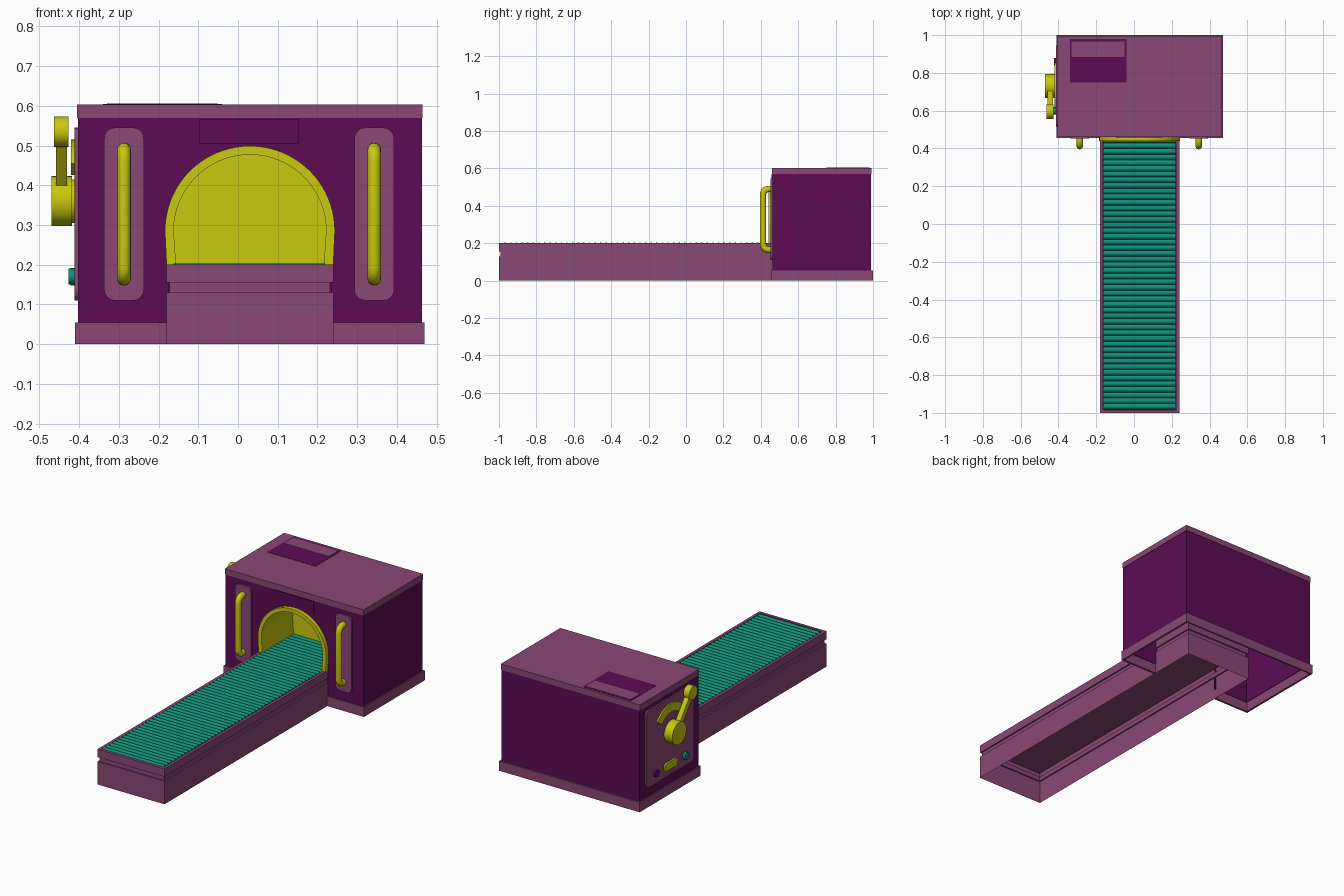
import bpy, bmesh, math
from mathutils import Vector, Matrix

if "Cube" in bpy.data.objects:
    bpy.data.objects.remove(bpy.data.objects["Cube"])


def material(name, rgb):
    lin = [((c / 255 + 0.055) / 1.055) ** 2.4 if c > 10 else c / 255 / 12.92 for c in rgb]
    m = bpy.data.materials.new(name)
    m.diffuse_color = (*lin, 1)
    m.use_nodes = True
    m.node_tree.nodes["Principled BSDF"].inputs["Base Color"].default_value = m.diffuse_color
    return m


MAUVE = material("mauve", (138, 72, 117))
PURPLE = material("deep purple", (92, 12, 83))
YELLOW = material("yellow", (200, 200, 14))
TEAL = material("teal", (16, 144, 120))
CX = 0.03  # centre line of the machine


def finish(name, bm, mat, smooth=False, fix=True):
    if fix:
        bmesh.ops.recalc_face_normals(bm, faces=bm.faces)
    me = bpy.data.meshes.new(name)
    bm.to_mesh(me)
    bm.free()
    ob = bpy.data.objects.new(name, me)
    bpy.context.collection.objects.link(ob)
    me.materials.append(mat)
    if smooth:
        bpy.ops.object.select_all(action='DESELECT')
        ob.select_set(True)
        bpy.context.view_layer.objects.active = ob
        bpy.ops.object.shade_smooth_by_angle(angle=math.radians(40))
    return ob


def loft(bm, rings, closed=True, cap_end=False, cap_start=False):
    vs = [[bm.verts.new(p) for p in r] for r in rings]
    n = len(vs[0])
    for a, b in zip(vs, vs[1:]):
        for i in range(n if closed else n - 1):
            j = (i + 1) % n
            bm.faces.new((a[i], a[j], b[j], b[i]))
    if cap_end:
        bm.faces.new(vs[-1])
    if cap_start:
        bm.faces.new(vs[0][::-1])


def boxes(name, mat, *bounds):
    bm = bmesh.new()
    for x0, x1, y0, y1, z0, z1 in bounds:
        loft(bm, [[(x0, y0, z), (x1, y0, z), (x1, y1, z), (x0, y1, z)] for z in (z0, z1)],
             cap_end=True, cap_start=True)
    return finish(name, bm, mat)


def prism(name, mat, pts, axis, d0, d1, smooth=False):
    """Extrude a 2D outline: axis 'y' takes (x, z), axis 'x' takes (y, z)."""
    place = (lambda p, d: (p[0], d, p[1])) if axis == 'y' else (lambda p, d: (d, p[0], p[1]))
    bm = bmesh.new()
    loft(bm, [[place(p, d) for p in pts] for d in (d0, d1)], cap_end=True, cap_start=True)
    return finish(name, bm, mat, smooth)


def rounded(a0, a1, b0, b1, r):
    pts = []
    for k, (a, b) in enumerate(((a1 - r, b1 - r), (a0 + r, b1 - r), (a0 + r, b0 + r), (a1 - r, b0 + r))):
        for i in range(6):
            t = math.pi / 2 * (k + i / 5)
            pts.append((a + r * math.cos(t), b + r * math.sin(t)))
    return pts


def disc(cy, cz, r, n=32):
    return [(cy + r * math.cos(2 * math.pi * i / n), cz + r * math.sin(2 * math.pi * i / n)) for i in range(n)]


def arch(r, foot, z0=0.2, n=40):
    """Open arch outline in (x, z), from the right foot to the left foot."""
    top = [(CX + r * math.cos(math.pi * i / n), 0.285 + r * math.sin(math.pi * i / n)) for i in range(n + 1)]
    return [(CX + foot, z0)] + top + [(CX - foot, z0)]


# Hollow plinth, left open where the conveyor passes
boxes("base_frame", MAUVE,
      (-0.41, -0.18, 0.455, 0.467, 0, 0.055), (0.24, 0.47, 0.455, 0.467, 0, 0.055),
      (-0.41, 0.47, 0.99, 1.0, 0, 0.055),
      (-0.41, -0.398, 0.467, 0.99, 0, 0.055), (0.458, 0.47, 0.467, 0.99, 0, 0.055))

# Housing walls with an arched doorway in front
notch = arch(0.207, 0.203, 0.055)
prism("front_wall", PURPLE, [(0.463, 0.055), (0.463, 0.57), (-0.403, 0.57), (-0.403, 0.055)] + notch[::-1],
      'y', 0.462, 0.47)
boxes("housing_walls", PURPLE, (-0.403, 0.463, 0.982, 0.99, 0.055, 0.57),
      (-0.403, -0.395, 0.47, 0.982, 0.055, 0.57), (0.455, 0.463, 0.47, 0.982, 0.055, 0.57))
boxes("roof", MAUVE, (-0.405, 0.465, 0.46, 0.992, 0.57, 0.603))

# Roof hatch and sign plate
boxes("hatch_frame", PURPLE, (-0.34, -0.04, 0.75, 0.98, 0.602, 0.6045))
boxes("hatch_lid", MAUVE, (-0.33, -0.05, 0.885, 0.967, 0.603, 0.6055))
boxes("sign_plate", PURPLE, (-0.097, 0.152, 0.458, 0.463, 0.505, 0.567))

# Raised arch rim and tunnel lining
outer, inner = arch(0.214, 0.21), arch(0.192, 0.186)
bm = bmesh.new()
loft(bm, [[(x, y, z) for x, z in pts] for pts, y in
          ((outer, 0.47), (outer, 0.44), (inner, 0.44), (inner, 0.72))], closed=False, cap_end=True)
finish("arch_tunnel", bm, YELLOW, smooth=True)

# Conveyor trough: open underneath, grooved around, sunk tray on top
bm = bmesh.new()
steps = ((0, 0), (0, 0.13), (0.008, 0.13), (0.008, 0.155), (0, 0.155), (0, 0.2), (0.016, 0.2), (0.016, 0.17))
loft(bm, [[(-0.18 + i, -1 + i, z), (0.24 - i, -1 + i, z), (0.24 - i, 0.74 - i, z), (-0.18 + i, 0.74 - i, z)]
          for i, z in steps], cap_end=True)
finish("conveyor_trough", bm, MAUVE, fix=False)

# Conveyor rollers
bm = bmesh.new()
for k in range(57):
    ring = disc(-0.966 + 0.03 * k, 0.188, 0.0152, 12)
    loft(bm, [[(x, y, z) for y, z in ring] for x in (-0.162, 0.219)], cap_end=True, cap_start=True)
finish("rollers", bm, TEAL, smooth=True)

# Front handles on rounded backing plates
for side, hx in (("left", -0.287), ("right", 0.343)):
    prism(side + "_handle_plate", MAUVE, rounded(hx - 0.05, hx + 0.05, 0.11, 0.545, 0.027), 'y', 0.453, 0.463)
    path, r = [(0.458, 0.165)], 0.03
    for cz, a0 in ((0.165 + r, 1.5 * math.pi), (0.49 - r, math.pi)):
        for i in range(7):
            t = a0 - math.pi / 2 * i / 6
            path.append((0.412 + r + r * math.cos(t), cz + r * math.sin(t)))
    path.append((0.458, 0.49))
    bm = bmesh.new()
    rings = []
    for i, p in enumerate(path):
        a, b = path[max(i - 1, 0)], path[min(i + 1, len(path) - 1)]
        t = Vector((0, b[0] - a[0], b[1] - a[1])).normalized()
        s = t.cross(Vector((1, 0, 0)))
        rings.append([Vector((hx, *p)) + 0.017 * (Vector((math.cos(u), 0, 0)) + s * math.sin(u))
                      for u in [2 * math.pi * k / 16 for k in range(16)]])
    loft(bm, rings, cap_end=True, cap_start=True)
    finish(side + "_handle", bm, YELLOW, smooth=True)

# Control panel on the left side
KY, KZ = 0.73, 0.36
prism("control_panel", MAUVE, rounded(0.515, 0.945, 0.11, 0.545, 0.027), 'x', -0.412, -0.402)

# Dial scale: an arc band over the knob
angles = [math.radians(38 + 104 * i / 20) for i in range(21)]
band = [(KY + 0.155 * math.cos(a), KZ + 0.155 * math.sin(a)) for a in angles]
band += [(KY + 0.108 * math.cos(a), KZ + 0.108 * math.sin(a)) for a in angles[::-1]]
prism("dial_scale", YELLOW, band, 'x', -0.42, -0.41)

# Lever knob, arm and grip
prism("lever_hub_neck", YELLOW, disc(KY, KZ, 0.055), 'x', -0.42, -0.41, True)
prism("lever_hub", YELLOW, disc(KY, KZ, 0.063), 'x', -0.47, -0.418, True)
d = Vector((-0.135, 0.175)).normalized()
n = Vector((-d.y, d.x)) * 0.015
start, end = Vector((KY, KZ)), Vector((0.595, 0.535))
prism("lever_arm", YELLOW, [start + n, end + n, end - n, start - n], 'x', -0.458, -0.43)
prism("lever_grip", YELLOW, disc(0.595, 0.535, 0.038), 'x', -0.463, -0.427, True)

# Buttons
prism("teal_button", TEAL, disc(0.6, 0.17, 0.02, 20), 'x', -0.427, -0.41, True)
prism("purple_button", PURPLE, disc(0.86, 0.17, 0.02, 20), 'x', -0.424, -0.41, True)
prism("yellow_switch", YELLOW, rounded(0.675, 0.785, 0.148, 0.192, 0.012), 'x', -0.422, -0.41)
